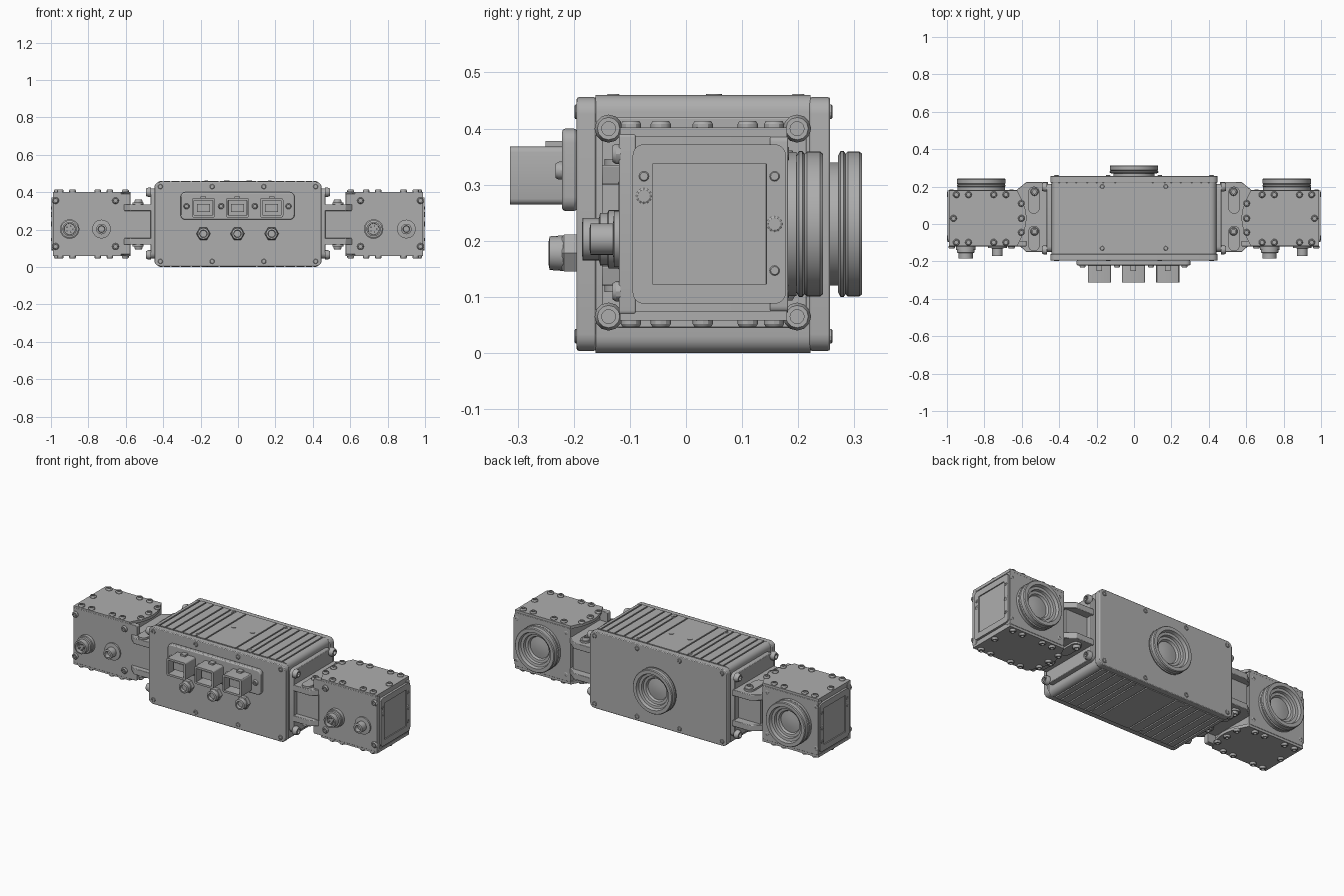
import bpy, bmesh, math
from mathutils import Vector

if "Cube" in bpy.data.objects:
    bpy.data.objects.remove(bpy.data.objects["Cube"], do_unlink=True)

grey = bpy.data.materials.new("machined grey")
grey.use_nodes = True
colour = (0.42, 0.42, 0.42, 1)
grey.diffuse_color = colour
grey.node_tree.nodes["Principled BSDF"].inputs["Base Color"].default_value = colour
made = []


def finish(name, bm):
    bmesh.ops.recalc_face_normals(bm, faces=bm.faces)
    mesh = bpy.data.meshes.new(name)
    bm.to_mesh(mesh)
    bm.free()
    mesh.materials.append(grey)
    ob = bpy.data.objects.new(name, mesh)
    bpy.context.collection.objects.link(ob)
    made.append(ob)
    return ob


def rounded(u0, u1, v0, v1, r=0.0, n=5):
    """Outline of a rounded rectangle."""
    u0, u1 = sorted((u0, u1))
    if r == 0:
        return [(u0, v0), (u1, v0), (u1, v1), (u0, v1)]
    pts = []
    corners = [(u1 - r, v1 - r), (u0 + r, v1 - r), (u0 + r, v0 + r), (u1 - r, v0 + r)]
    for k, (cu, cv) in enumerate(corners):
        for i in range(n + 1):
            a = math.pi / 2 * (k + i / n)
            pts.append((cu + r * math.cos(a), cv + r * math.sin(a)))
    return pts


def prism(name, pts, axis, a, b, bevel=0.0, pocket=None):
    """Extrude an outline from a to b; pocket=(rim, depth) sinks the end at b."""
    put = {"x": lambda u, v, t: (t, u, v), "y": lambda u, v, t: (u, t, v),
           "z": lambda u, v, t: (u, v, t)}[axis]
    bm = bmesh.new()
    low = [bm.verts.new(put(u, v, a)) for u, v in pts]
    high = [bm.verts.new(put(u, v, b)) for u, v in pts]
    bm.faces.new(low)
    end = bm.faces.new(high)
    for i in range(len(pts)):
        j = (i + 1) % len(pts)
        bm.faces.new((low[i], low[j], high[j], high[i]))
    bmesh.ops.recalc_face_normals(bm, faces=bm.faces)
    if pocket:
        bmesh.ops.inset_region(bm, faces=[end], thickness=pocket[0])
        bmesh.ops.inset_region(bm, faces=[end], thickness=0.001, depth=-pocket[1])
    ob = finish(name, bm)
    if bevel:
        mod = ob.modifiers.new("edge", "BEVEL")
        mod.width, mod.segments, mod.limit_method = bevel, 2, "ANGLE"
    return ob


def lathe(name, profile, loc, direction, seg=32):
    """Spin (radius, height) points around a direction."""
    turn = Vector(direction).to_track_quat("Z", "Y")
    bm = bmesh.new()
    rings = []
    for r, h in profile:
        count = seg if r > 0 else 1
        rings.append([bm.verts.new(turn @ Vector((r * math.cos(math.tau * i / seg),
                      r * math.sin(math.tau * i / seg), h)) + Vector(loc)) for i in range(count)])
    for p, q in zip(rings, rings[1:]):
        for i in range(seg):
            j = (i + 1) % seg
            quad = [p[i % len(p)], p[j % len(p)], q[j % len(q)], q[i % len(q)]]
            bm.faces.new(list(dict.fromkeys(quad)))
    return finish(name, bm)


def screw(name, loc, direction, r=0.016, h=0.012):
    lathe(name, [(0, -0.002), (r, -0.002), (r, h * 0.5), (r * 0.8, h), (r * 0.5, h),
                 (r * 0.5, h * 0.3), (0, h * 0.3)], loc, direction, 12)


def lens(name, x, y, length, neck):
    """Stepped lens barrel facing the back."""
    e = length
    lathe(name, [(0, -0.01), (neck, -0.01), (neck, e * 0.25), (0.122, e * 0.25),
                 (0.13, e * 0.32), (0.13, e * 0.42), (0.125, e * 0.48), (0.129, e * 0.55),
                 (0.129, e - 0.005), (0.125, e), (0.105, e), (0.1, e - 0.018), (0.085, e - 0.02),
                 (0.082, e - 0.035), (0.068, e - 0.037), (0.062, e - 0.05),
                 (0.03, e - 0.045), (0, e - 0.043)], (x, y, 0.23), (0, 1, 0), 48)


# Central housing: extruded profile with shallow cooling grooves above and below
def groove_row(z, sign):
    row = []
    for g in (0.4, 0.36, 0.31, 0.25, 0.2, 0.165, 0.1, -0.1, -0.165, -0.2, -0.25, -0.31, -0.36, -0.4):
        row += [(g + 0.004, z), (g + 0.004, z - sign * 0.007),
                (g - 0.004, z - sign * 0.007), (g - 0.004, z)]
    return row


outline = rounded(-0.44, 0.44, 0.0, 0.46, 0.03)
outline = outline[:6] + groove_row(0.46, 1) + outline[6:18] + groove_row(0, -1)[::-1] + outline[18:]
prism("central_housing", outline, "y", -0.161, 0.222)
plate = rounded(-0.447, 0.447, 0.004, 0.456, 0.03)
prism("front_plate", plate, "y", -0.195, -0.16, 0.004)
prism("back_plate", plate, "y", 0.22, 0.257, 0.004)
for z in (0.03, 0.43):
    for x in (-0.415, -0.138, 0.138, 0.415):
        screw("front_plate_screw", (x, -0.195, z), (0, -1, 0), 0.013, 0.004)
        screw("back_plate_screw", (x, 0.257, z), (0, 1, 0), 0.013, 0.004)
for x in (-0.17, 0.17):
    for y in (-0.13, 0.2):
        screw("housing_screw", (x, y, 0.457), (0, 0, 1), 0.012, 0.005)
        screw("housing_screw", (x, y, 0.003), (0, 0, -1), 0.012, 0.003)
for x in (-0.06, 0.06):
    lathe("housing_plug", [(0, 0), (0.014, 0), (0.014, 0.003), (0, 0.003)],
          (x, 0.05, 0.459), (0, 0, 1), 16)
lens("central_lens", 0, 0.257, 0.057, 0.11)

# Connector panel with three open sockets and three round connectors
prism("connector_panel", rounded(-0.307, 0.302, 0.253, 0.4, 0.025), "y", -0.194, -0.221, 0.006)
for x in (-0.275, -0.09, 0.09, 0.27):
    screw("panel_screw", (x, -0.22, 0.325), (0, -1, 0), 0.016, 0.013)
for x in (-0.185, -0.003, 0.18):
    prism("socket", rounded(x - 0.062, x + 0.062, 0.265, 0.368, 0.01, 3), "y", -0.22, -0.314,
          0, (0.012, 0.07))
    prism("socket_core", rounded(x - 0.035, x + 0.035, 0.295, 0.338), "y", -0.24, -0.285)
    prism("socket_latch", rounded(x - 0.015, x + 0.015, 0.366, 0.378), "y", -0.22, -0.25)
    lathe("round_connector_nut", [(0, 0), (0.038, 0), (0.038, 0.022), (0.034, 0.026), (0, 0.026)],
          (x, -0.195, 0.178), (0, -1, 0), 6)
    lathe("round_connector", [(0.032, 0.02), (0.03, 0.048), (0.02, 0.05), (0.018, 0.035),
                              (0, 0.035)], (x, -0.195, 0.178), (0, -1, 0), 20)

for s in (-1, 1):
    # Side bracket: flange, two ears, inner block, clamp links
    prism("bracket_flange", rounded(-0.15, 0.215, 0.045, 0.42, 0.03), "x", s * 0.435, s * 0.468, 0.003)
    for y in (-0.138, 0.198):
        for z in (0.065, 0.4):
            screw("flange_bolt", (s * 0.467, y, z), (s, 0, 0), 0.025, 0.025)
    for z0, z1 in ((0.12, 0.155), (0.3, 0.335)):
        prism("bracket_ear", [(s * 0.46, -0.15), (s * 0.575, -0.15), (s * 0.63, -0.1),
                              (s * 0.63, 0.18), (s * 0.575, 0.225), (s * 0.46, 0.225)],
              "z", z0, z1, 0.003)
    prism("bracket_block", rounded(s * 0.46, s * 0.61, -0.12, 0.18), "z", 0.15, 0.305)
    for y0, y1, bolt in ((0.055, 0.2, 0.172), (-0.145, -0.01, -0.04)):
        for z, up in ((0.334, 1), (0.121, -1)):
            prism("clamp_link", rounded(s * 0.505, s * 0.565, y0, y1, 0.029), "z", z, z + up * 0.012)
            screw("clamp_bolt", (s * 0.532, bolt, z + up * 0.012), (0, 0, up), 0.022, 0.015)

    # Side camera body with lid plates that bulge toward the centre
    prism("camera_body", rounded(s * 0.625, s * 0.985, -0.1, 0.18, 0.008), "z", 0.068, 0.392)
    prism("camera_front_plate", rounded(s * 0.575, s * 0.99, 0.068, 0.392, 0.008), "y", -0.119, -0.09, 0.002)
    prism("camera_back_plate", rounded(s * 0.625, s * 0.99, 0.072, 0.388, 0.012), "y", 0.15, 0.182, 0.002)
    prism("camera_end_cap", rounded(-0.095, 0.178, 0.088, 0.372, 0.02), "x", s * 0.98, s * 0.998,
          0, (0.035, 0.006))
    arc = [(s * (0.625 - 0.05 * math.sin(math.pi * i / 12)), 0.18 - 0.298 * i / 12) for i in range(13)]
    lid = [(s * 0.988, -0.118), (s * 0.988, 0.18)] + arc
    for z, up in ((0.385, 1), (0.075, -1)):
        prism("camera_lid", lid, "z", z, z + up * 0.017)
        spots = [(x, -0.098) for x in (0.95, 0.885, 0.75, 0.685)]
        spots += [(x, 0.157) for x in (0.95, 0.885, 0.75, 0.685)]
        spots += [(0.602, y) for y in (-0.045, 0.03, 0.11)] + [(0.965, 0.03)]
        for x, y in spots:
            screw("lid_screw", (s * x, y, z + up * 0.017), (0, 0, up), 0.018, 0.012)
    for z in (0.11, 0.355):
        for x in (0.655, 0.975):
            screw("front_corner_screw", (s * x, -0.119, z), (0, -1, 0), 0.018, 0.012)
            screw("back_corner_screw", (s * x, 0.181, z), (0, 1, 0), 0.012, 0.003)
    for y, z, r in ((-0.075, 0.28, 0.014), (-0.075, 0.315, 0.009), (0.158, 0.315, 0.009),
                    (0.158, 0.23, 0.014), (0.158, 0.147, 0.009)):
        screw("end_cap_plug", (s * 0.996, y, z), (s, 0, 0), r, 0.004)
    lens("side_lens", s * 0.817, 0.181, 0.063, 0.128)

    # Large threaded connector and small coaxial connector on the camera front
    big, small = (-0.9, -0.73) if s < 0 else (0.725, 0.9)
    lathe("camera_connector", [(0, 0), (0.052, 0), (0.052, 0.02), (0.047, 0.022), (0.047, 0.035),
                               (0.038, 0.037), (0.038, 0.066), (0.03, 0.067), (0.029, 0.045),
                               (0, 0.045)], (big, -0.118, 0.203), (0, -1, 0), 28)
    for k in range(5):
        a = math.tau * k / 5
        lathe("connector_pin", [(0.004, 0), (0.004, 0.06), (0, 0.061)],
              (big + 0.017 * math.cos(a), -0.118, 0.203 + 0.017 * math.sin(a)), (0, -1, 0), 6)
    lathe("coaxial_connector", [(0, 0), (0.05, 0), (0.05, 0.01), (0.028, 0.012), (0.028, 0.052),
                                (0.018, 0.054), (0.016, 0.03), (0, 0.03)],
          (small, -0.118, 0.203), (0, -1, 0), 28)

# Smooth round surfaces, keep edges crisp
bpy.ops.object.select_all(action="DESELECT")
for ob in made:
    ob.select_set(True)
bpy.context.view_layer.objects.active = made[0]
bpy.ops.object.shade_smooth_by_angle(angle=math.radians(30))
